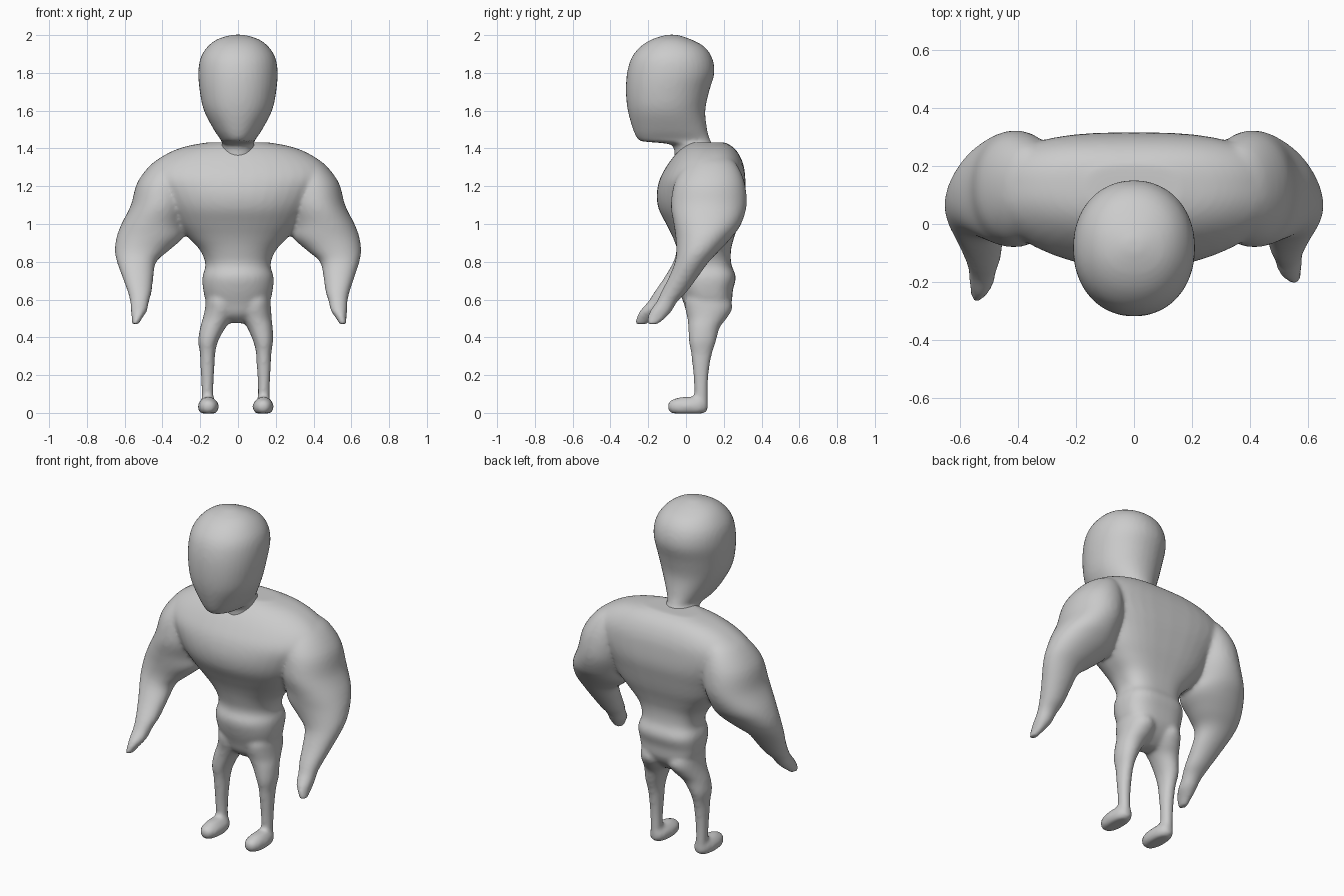
import bpy, bmesh
from math import cos, sin, pi, copysign


def catmull(p0, p1, p2, p3, t):
    return tuple(0.5 * (2*b + (c - a)*t + (2*a - 5*b + 4*c - d)*t*t + (3*b - a - 3*c + d)*t**3)
                 for a, b, c, d in zip(p0, p1, p2, p3))


def loft(bm, rows, front=2.0, back=None, sides=40, steps=4):
    """Skin level rings; each row is z, x min, x max, y min, y max.
    front and back set how square the two halves of each ring are."""
    n = len(rows)
    dense = []
    for i in range(n - 1):
        q = [rows[max(0, min(n - 1, i + k))] for k in (-1, 0, 1, 2)]
        dense += [catmull(*q, s / steps) for s in range(steps)]
    dense.append(rows[-1])
    rings = []
    for z, x0, x1, y0, y1 in dense:
        ring = []
        for k in range(sides):
            c, s = cos(2*pi*k/sides), sin(2*pi*k/sides)
            power = front if s < 0 else (back or front)
            c, s = (copysign(abs(v) ** (2 / power), v) for v in (c, s))
            ring.append(bm.verts.new(((x0 + x1)/2 + c*(x1 - x0)/2,
                                      (y0 + y1)/2 + s*(y1 - y0)/2, z)))
        rings.append(ring)
    for a, b in zip(rings, rings[1:]):
        for k in range(sides):
            j = (k + 1) % sides
            bm.faces.new((a[k], a[j], b[j], b[k]))
    bm.faces.new(rings[0][::-1])
    bm.faces.new(rings[-1])


def finish(bm, name, voxel, smooth):
    """Fuse the overlapping lofts into one soft skin."""
    bmesh.ops.recalc_face_normals(bm, faces=bm.faces)
    me = bpy.data.meshes.new(name)
    bm.to_mesh(me)
    bm.free()
    ob = bpy.data.objects.new(name, me)
    bpy.context.collection.objects.link(ob)
    m = ob.modifiers.new("fuse", 'REMESH')
    m.mode = 'VOXEL'
    m.voxel_size = voxel
    m.use_smooth_shade = True
    m = ob.modifiers.new("soften", 'SMOOTH')
    m.factor = 0.5
    m.iterations = smooth
    return ob


def wide(rows):
    return [(z, -w, w, y0, y1) for z, w, y0, y1 in rows]


def sided(rows, side, dx=0, dy=0, top=1.0, length=1.0):
    """Mirror rows to one side, drifting by dx, dy below the top height."""
    out = []
    for z, x0, x1, y0, y1 in rows:
        t = max(0, min(1, (top - z) / length))
        a, b = sorted((side*(x0 + dx*t), side*(x1 + dx*t)))
        out.append((z, a, b, y0 + dy*t, y1 + dy*t))
    return out


# Head and neck
head = wide([
    (1.34, .09, -.06, .15), (1.405, .088, -.065, .145), (1.425, .086, -.10, .138),
    (1.437, .088, -.225, .132), (1.45, .094, -.255, .126), (1.50, .128, -.28, .112),
    (1.60, .18, -.308, .102), (1.70, .202, -.318, .122), (1.80, .21, -.312, .15),
    (1.88, .198, -.288, .138), (1.94, .16, -.24, .095), (1.98, .105, -.175, .02),
    (2.002, .03, -.10, -.05)])
bm = bmesh.new()
loft(bm, head, 2.1)
finish(bm, "head", .012, 3)

# Torso with belly and shoulder yoke
torso = wide([
    (.475, .03, .06, .14), (.52, .12, .01, .20), (.58, .165, -.012, .24),
    (.65, .184, -.037, .248), (.72, .188, -.05, .264), (.785, .172, -.03, .24),
    (.86, .20, -.045, .238), (.93, .265, -.07, .255), (1.0, .33, -.105, .278),
    (1.08, .38, -.145, .298), (1.16, .43, -.155, .314), (1.24, .48, -.138, .314),
    (1.31, .46, -.10, .305), (1.37, .38, -.055, .28), (1.41, .28, -.01, .245),
    (1.432, .16, .03, .205)])

# Arm, bulky at the shoulder and tapering forward to the hand
arm = [
    (1.37, .28, .37, .06, .20), (1.32, .26, .455, 0, .265), (1.22, .25, .533, -.06, .31),
    (1.10, .26, .567, -.08, .321), (1.0, .28, .617, -.065, .292), (.93, .29, .643, -.055, .243),
    (.86, .365, .652, -.051, .178), (.80, .434, .643, -.058, .121), (.72, .452, .617, -.09, .063),
    (.64, .464, .591, -.131, .003), (.59, .48, .58, -.155, -.045), (.54, .492, .578, -.19, -.075),
    (.50, .52, .574, -.205, -.11), (.468, .538, .574, -.208, -.15)]

# Leg
leg = [
    (.67, .05, .15, .04, .19), (.60, .01, .17, -.005, .235), (.55, .004, .175, -.004, .244),
    (.50, .018, .178, .008, .215),
    (.45, .05, .184, .012, .178), (.38, .08, .186, .015, .159), (.32, .095, .177, .026, .14),
    (.25, .099, .174, .034, .125), (.15, .105, .169, .043, .116), (.04, .105, .165, .043, .116)]

# Foot, flat-soled
foot = [
    (-.003, .095, .17, -.075, .095), (.015, .08, .185, -.094, .114),
    (.045, .078, .187, -.097, .116), (.068, .095, .174, -.077, .114), (.084, .112, .158, -.03, .107)]

bm = bmesh.new()
loft(bm, torso, 2.1, 2.9)
for side in (1, -1):
    left = side < 0
    loft(bm, sided(arm, side, -.012 * left, -.06 * left, .85, .35), 2.1)
    loft(bm, sided(leg, side, .025 * left, 0, .55, .15), 2.1)
    loft(bm, sided(foot, side, .025 * left), 2.3)
finish(bm, "body", .011, 9)
